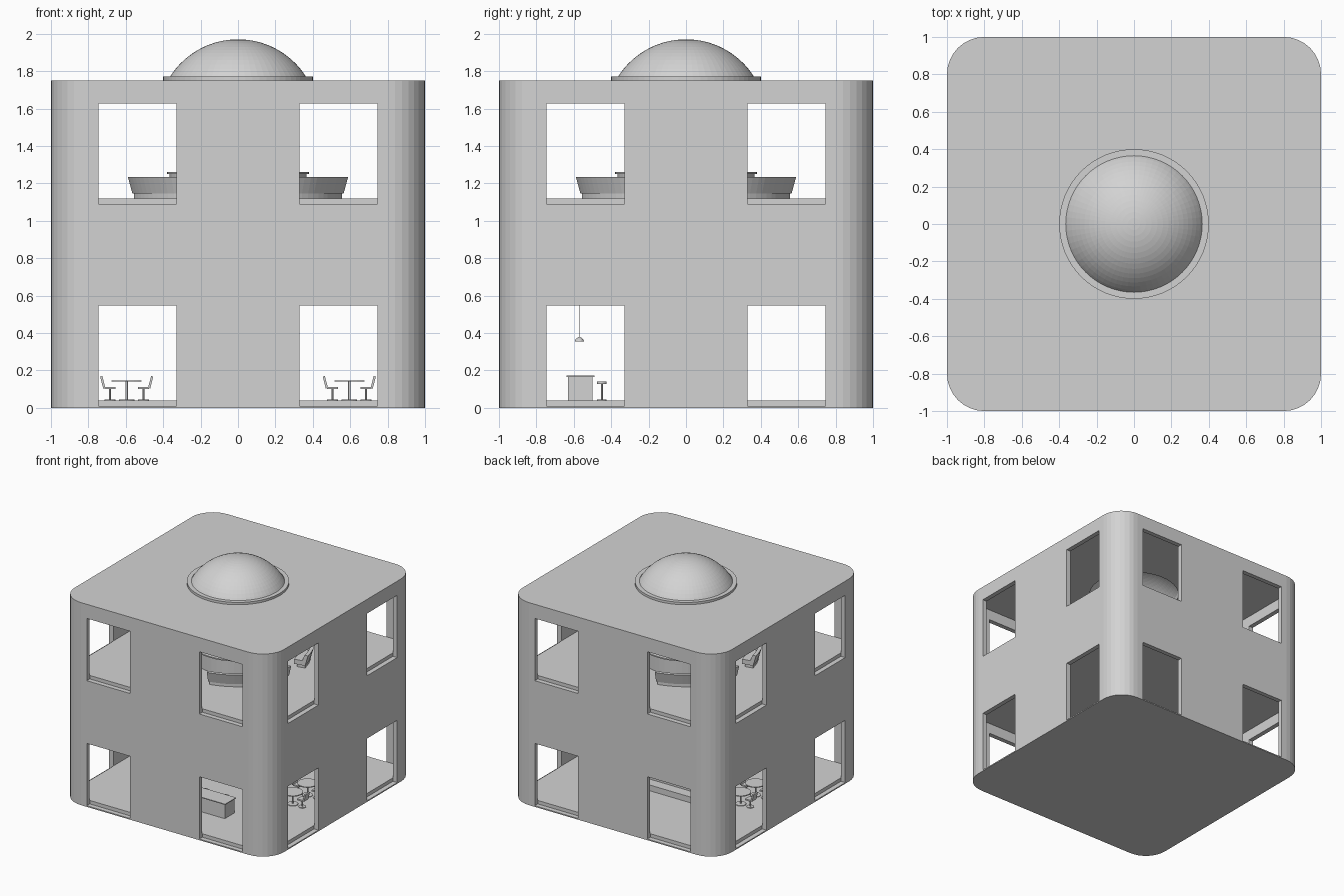
import bpy, bmesh, math
from mathutils import Matrix, Vector

if "Cube" in bpy.data.objects:
    bpy.data.objects.remove(bpy.data.objects["Cube"])

grey = bpy.data.materials.new("plain_grey")
grey.diffuse_color = (0.65, 0.65, 0.65, 1)
grey.use_nodes = True
grey.node_tree.nodes["Principled BSDF"].inputs["Base Color"].default_value = grey.diffuse_color


def finish(name, bm):
    bmesh.ops.recalc_face_normals(bm, faces=bm.faces)
    me = bpy.data.meshes.new(name)
    bm.to_mesh(me)
    bm.free()
    me.materials.append(grey)
    ob = bpy.data.objects.new(name, me)
    bpy.context.collection.objects.link(ob)
    return ob


def add_box(bm, x0, x1, y0, y1, z0, z1):
    m = Matrix.Translation(((x0 + x1) / 2, (y0 + y1) / 2, (z0 + z1) / 2))
    m = m @ Matrix.Diagonal((x1 - x0, y1 - y0, z1 - z0, 1))
    return bmesh.ops.create_cube(bm, size=1, matrix=m)["verts"]


def add_cyl(bm, x, y, z0, z1, r, r2=None, seg=24):
    bmesh.ops.create_cone(bm, cap_ends=True, segments=seg, radius1=r,
                          radius2=r if r2 is None else r2, depth=z1 - z0,
                          matrix=Matrix.Translation((x, y, (z0 + z1) / 2)))


def add_rounded(bm, half, rad, z0, z1, seg=8):
    c = half - rad
    ring = []
    for q in range(4):
        cx, cy = [(c, c), (-c, c), (-c, -c), (c, -c)][q]
        for i in range(seg + 1):
            a = math.pi / 2 * (q + i / seg)
            ring.append(bm.verts.new((cx + rad * math.cos(a), cy + rad * math.sin(a), z0)))
    face = bm.faces.new(ring)
    ext = bmesh.ops.extrude_face_region(bm, geom=[face])["geom"]
    bmesh.ops.translate(bm, vec=(0, 0, z1 - z0),
                        verts=[g for g in ext if isinstance(g, bmesh.types.BMVert)])


def add_sweep(bm, profile, a0, a1, seg):
    # sweep a closed (radius, height) profile along an arc
    closed = a1 - a0 > 6.28
    rings = []
    for i in range(seg if closed else seg + 1):
        a = a0 + (a1 - a0) * i / seg
        rings.append([bm.verts.new((r * math.cos(a), r * math.sin(a), z)) for r, z in profile])
    n = len(profile)
    for i in range(seg):
        p, q = rings[i], rings[(i + 1) % len(rings)]
        for k in range(n):
            bm.faces.new((p[k], q[k], q[(k + 1) % n], p[(k + 1) % n]))
    if not closed:
        bm.faces.new(rings[0])
        bm.faces.new(rings[-1])


# Building shell: rounded block with rooms, windows and skylight cut out
T = 0.04
bm = bmesh.new()
add_rounded(bm, 1.0, 0.2, 0.0, 1.75)
shell = finish("building_shell", bm)

rooms = bmesh.new()
windows = bmesh.new()
for base in (0.0, 1.08):
    add_rounded(rooms, 1 - T, 0.2 - T, base + 0.04, base + 0.64)
    for side in range(4):
        for s in (-1, 1):
            x0, x1 = sorted((s * 0.33, s * 0.745))
            vs = add_box(windows, x0, x1, -1.1, -1 + T + 0.001, base + 0.01, base + 0.548)
            bmesh.ops.rotate(windows, verts=vs,
                             matrix=Matrix.Rotation(side * math.pi / 2, 3, 'Z'))
skylight = bmesh.new()
add_cyl(skylight, 0, 0, 1.6, 1.85, 0.365, seg=64)

for name, cut in (("room_cutter", rooms), ("window_cutter", windows),
                  ("skylight_cutter", skylight)):
    cutter = finish(name, cut)
    cutter.hide_render = True
    mod = shell.modifiers.new(name, 'BOOLEAN')
    mod.operation = 'DIFFERENCE'
    mod.solver = 'EXACT'
    mod.object = cutter
    bpy.context.view_layer.objects.active = shell
    bpy.ops.object.modifier_apply(modifier=name)
    bpy.data.objects.remove(cutter)

# Roof dome and its ring
bm = bmesh.new()
add_sweep(bm, [(0.365, 1.75), (0.4, 1.75), (0.4, 1.77), (0.365, 1.77)], 0, 2 * math.pi, 64)
finish("dome_ring", bm)

bm = bmesh.new()
R, rim, top = 0.431, 0.37, 1.97
arc = [bm.verts.new((R * math.sin(t), 0, top - R + R * math.cos(t)))
       for t in [math.asin(rim / R) * i / 14 for i in range(15)]]
edges = [bm.edges.new(p) for p in zip(arc, arc[1:])]
bmesh.ops.spin(bm, geom=arc + edges, cent=(0, 0, 0), axis=(0, 0, 1),
               angle=2 * math.pi, steps=64)
bmesh.ops.remove_doubles(bm, verts=bm.verts, dist=1e-4)
finish("skylight_dome", bm)

# Ground floor: dining tables with a swivel chair on either side
tables, chairs = bmesh.new(), bmesh.new()
for sx in (-1, 1):
    for y in (-0.1, 0.1):
        cx = sx * 0.595
        add_cyl(tables, cx, y, 0.04, 0.045, 0.042)
        add_cyl(tables, cx, y, 0.045, 0.14, 0.006, seg=12)
        add_cyl(tables, cx, y, 0.14, 0.147, 0.08)
        for d in (-1, 1):
            x = cx + d * 0.09
            add_cyl(chairs, x, y, 0.04, 0.045, 0.03, seg=16)
            add_cyl(chairs, x, y, 0.045, 0.1, 0.005, seg=8)
            add_box(chairs, x - 0.03, x + 0.03, y - 0.03, y + 0.03, 0.1, 0.112)
            bx = x + d * 0.03
            vs = add_box(chairs, bx - 0.006, bx + 0.006, y - 0.03, y + 0.03, 0.105, 0.17)
            bmesh.ops.rotate(chairs, verts=vs, cent=Vector((bx, y, 0.105)),
                             matrix=Matrix.Rotation(d * 0.25, 3, 'Y'))
finish("dining_tables", tables)
finish("swivel_chairs", chairs)

# Ground floor: bar counter, stools, hanging lamps and a low bench
bm = bmesh.new()
add_box(bm, -0.315, 0.315, -0.63, -0.5, 0.04, 0.165)
add_box(bm, -0.325, 0.325, -0.64, -0.49, 0.165, 0.172)
finish("bar_counter", bm)

stools, lamps = bmesh.new(), bmesh.new()
for x in (-0.2, 0.0, 0.2):
    add_cyl(stools, x, -0.45, 0.04, 0.044, 0.025, seg=16)
    add_cyl(stools, x, -0.45, 0.044, 0.128, 0.005, seg=8)
    add_cyl(stools, x, -0.45, 0.128, 0.14, 0.026, seg=16)
    add_cyl(lamps, x, -0.57, 0.355, 0.366, 0.025, 0.021, seg=16)
    add_cyl(lamps, x, -0.57, 0.366, 0.378, 0.021, 0.006, seg=16)
    add_cyl(lamps, x, -0.57, 0.378, 0.64, 0.001, seg=6)
finish("bar_stools", stools)
finish("hanging_lamps", lamps)

bm = bmesh.new()
add_box(bm, -0.28, 0.28, 0.22, 0.31, 0.04, 0.09)
add_box(bm, -0.28, 0.28, 0.2, 0.22, 0.04, 0.13)
finish("low_bench", bm)

# Upper floor: four curved sofas around a round counter
body, plinth = bmesh.new(), bmesh.new()
for q in range(4):
    a0 = q * math.pi / 2 + math.radians(11)
    a1 = (q + 1) * math.pi / 2 - math.radians(11)
    add_sweep(body, [(0.48, 1.145), (0.575, 1.145), (0.6, 1.235), (0.57, 1.235),
                     (0.55, 1.185), (0.48, 1.185)], a0, a1, 16)
    add_sweep(plinth, [(0.5, 1.12), (0.57, 1.12), (0.57, 1.145), (0.5, 1.145)],
              a0 + 0.02, a1 - 0.02, 16)
finish("curved_sofas", body)
finish("sofa_plinths", plinth)

bm = bmesh.new()
add_sweep(bm, [(0.27, 1.12), (0.365, 1.12), (0.365, 1.25), (0.38, 1.25),
               (0.38, 1.26), (0.27, 1.26)], 0, 2 * math.pi, 48)
finish("round_counter", bm)
